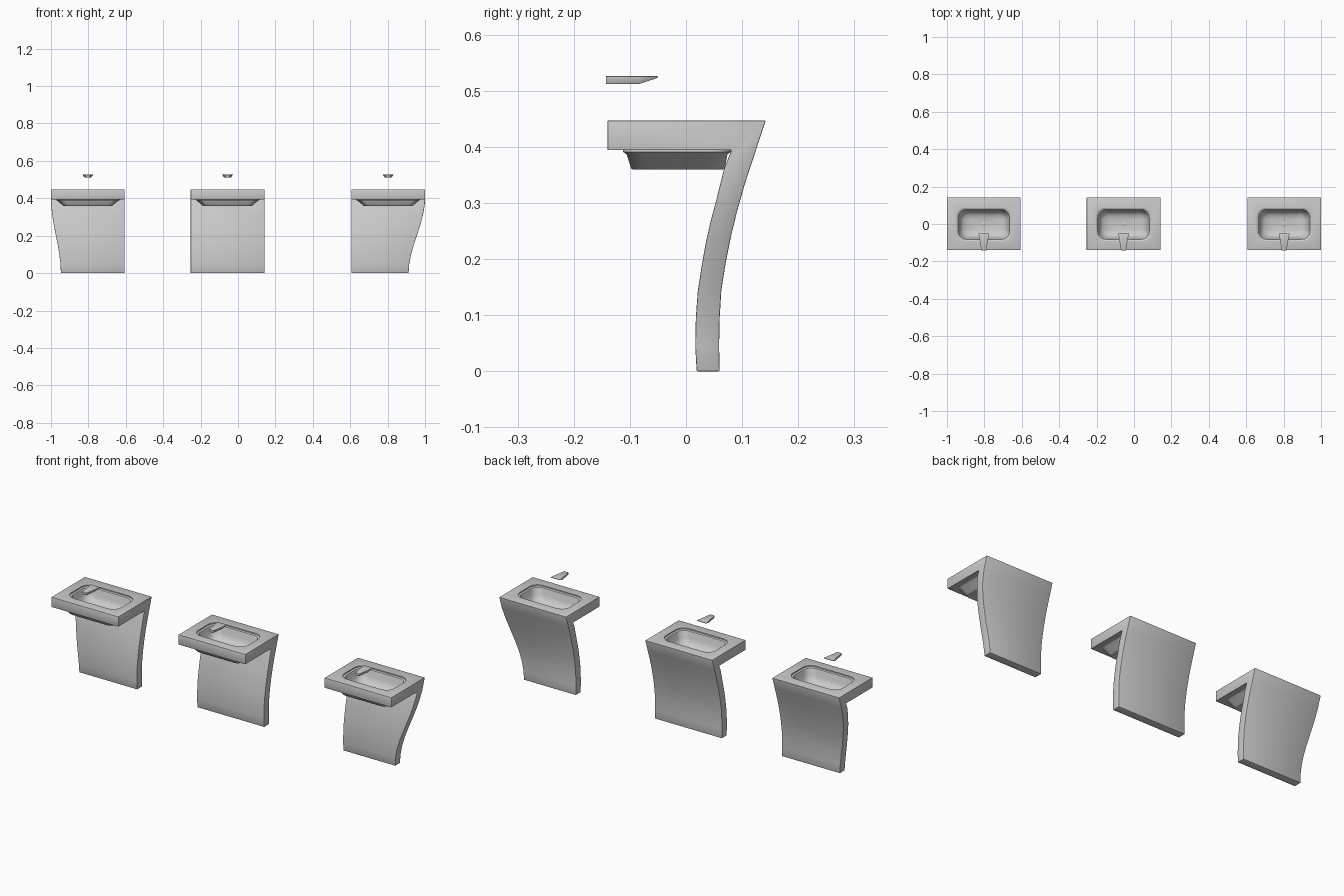
import bpy, bmesh, math

if "Cube" in bpy.data.objects:
    bpy.data.objects.remove(bpy.data.objects["Cube"])

# side profile pairs: (outer y, z), (inner y, z) from slab front, round the back, down the leg
PAIRS = [((-.14, .447), (-.14, .394)), ((.142, .447), (.081, .394)),
         ((.122, .386), (.068, .362)), ((.104, .331), (.054, .305)),
         ((.091, .285), (.044, .268)), ((.080, .240), (.035, .228)),
         ((.071, .195), (.0275, .185)), ((.063, .145), (.021, .143)),
         ((.060, .095), (.0175, .095)), ((.059, .045), (.0165, .045)),
         ((.060, 0), (.019, 0))]
HALF = .197


def loft(name, rings):
    """Closed solid through rings of equal vertex count."""
    bm = bmesh.new()
    vs = [[bm.verts.new(p) for p in r] for r in rings]
    n = len(rings[0])
    for a, b in zip(vs, vs[1:]):
        for i in range(n):
            bm.faces.new((a[i], a[(i + 1) % n], b[(i + 1) % n], b[i]))
    bm.faces.new(vs[0])
    bm.faces.new(vs[-1])
    bmesh.ops.recalc_face_normals(bm, faces=bm.faces)
    me = bpy.data.meshes.new(name)
    bm.to_mesh(me)
    bm.free()
    ob = bpy.data.objects.new(name, me)
    bpy.context.collection.objects.link(ob)
    return ob


def rounded(cx, cy, hx, hy, r, z, n=8):
    pts = []
    for k, (sx, sy) in enumerate([(1, 1), (-1, 1), (-1, -1), (1, -1)]):
        for i in range(n + 1):
            a = math.pi / 2 * (k + i / n)
            pts.append((cx + sx * (hx - r) + r * math.cos(a),
                        cy + sy * (hy - r) + r * math.sin(a), z))
    return pts


def activate(ob):
    bpy.ops.object.select_all(action='DESELECT')
    ob.select_set(True)
    bpy.context.view_layer.objects.active = ob


def bevel(ob, w):
    m = ob.modifiers.new("bevel", 'BEVEL')
    m.width, m.segments, m.limit_method = w, 2, 'ANGLE'
    m.angle_limit = math.radians(40)
    activate(ob)
    bpy.ops.object.modifier_apply(modifier=m.name)


def boolean(ob, tool, op):
    m = ob.modifiers.new("bool", 'BOOLEAN')
    m.operation, m.object, m.solver = op, tool, 'EXACT'
    activate(ob)
    bpy.ops.object.modifier_apply(modifier=m.name)
    bpy.data.objects.remove(tool)


def smooth(ob):
    activate(ob)
    bpy.ops.object.shade_smooth_by_angle(angle=math.radians(32))


def basin(label, cx, taper_left, taper_right):
    # slab and curved pedestal in one sweep, sides drawn in towards the floor
    def side(sign, z):
        u = min(1, max(0, (.4 - z) / .4))
        amount = taper_left if sign < 0 else taper_right
        return cx + sign * (HALF - amount * u * u * (3 - 2 * u))
    body = loft(label + "_basin_and_pedestal",
                [[(side(-1, o[1]), *o), (side(1, o[1]), *o),
                  (side(1, i[1]), *i), (side(-1, i[1]), *i)] for o, i in PAIRS])
    bevel(body, .002)
    # underside of the bowl
    under = loft("bowl_underside", [
        rounded(cx, -.016, .171, .096, .03, .402, 4),
        rounded(cx, -.016, .171, .096, .03, .391, 4),
        rounded(cx, -.016, .164, .090, .03, .387, 4),
        rounded(cx, -.0145, .134, .0835, .03, .362, 4),
        rounded(cx, -.0145, .131, .081, .028, .360, 4)])
    boolean(body, under, 'UNION')
    # bowl hollow with a shallow stepped rim
    hollow = loft("bowl_cutter", [
        rounded(cx, -.002, hx, hy, r, z) for hx, hy, r, z in [
            (.147, .088, .048, .47), (.147, .088, .048, .441), (.144, .085, .046, .439),
            (.138, .080, .044, .438), (.135, .077, .044, .430), (.129, .072, .044, .405),
            (.120, .065, .042, .388), (.105, .054, .036, .377), (.075, .035, .025, .371),
            (.04, .015, .012, .369)]])
    boolean(body, hollow, 'DIFFERENCE')
    smooth(body)
    # drain plug
    ring = lambda r, z: rounded(cx, -.002, r, r, r * .999, z, 6)
    smooth(loft(label + "_drain", [ring(.012, .366), ring(.012, .371), ring(.010, .372)]))
    # floating wedge spout, wide at its lip
    spout = loft(label + "_spout", [
        [(cx - t, y, .526), (cx + t, y, .526), (cx + b, y, z), (cx - b, y, z)]
        for y, t, b, z in [(-.143, .013, .010, .512), (-.083, .023, .019, .512),
                           (-.050, .029, .027, .523)]])
    bevel(spout, .001)
    smooth(spout)


basin("left", -.803, .053, 0)
basin("middle", -.056, 0, 0)
basin("right", .803, 0, .088)
